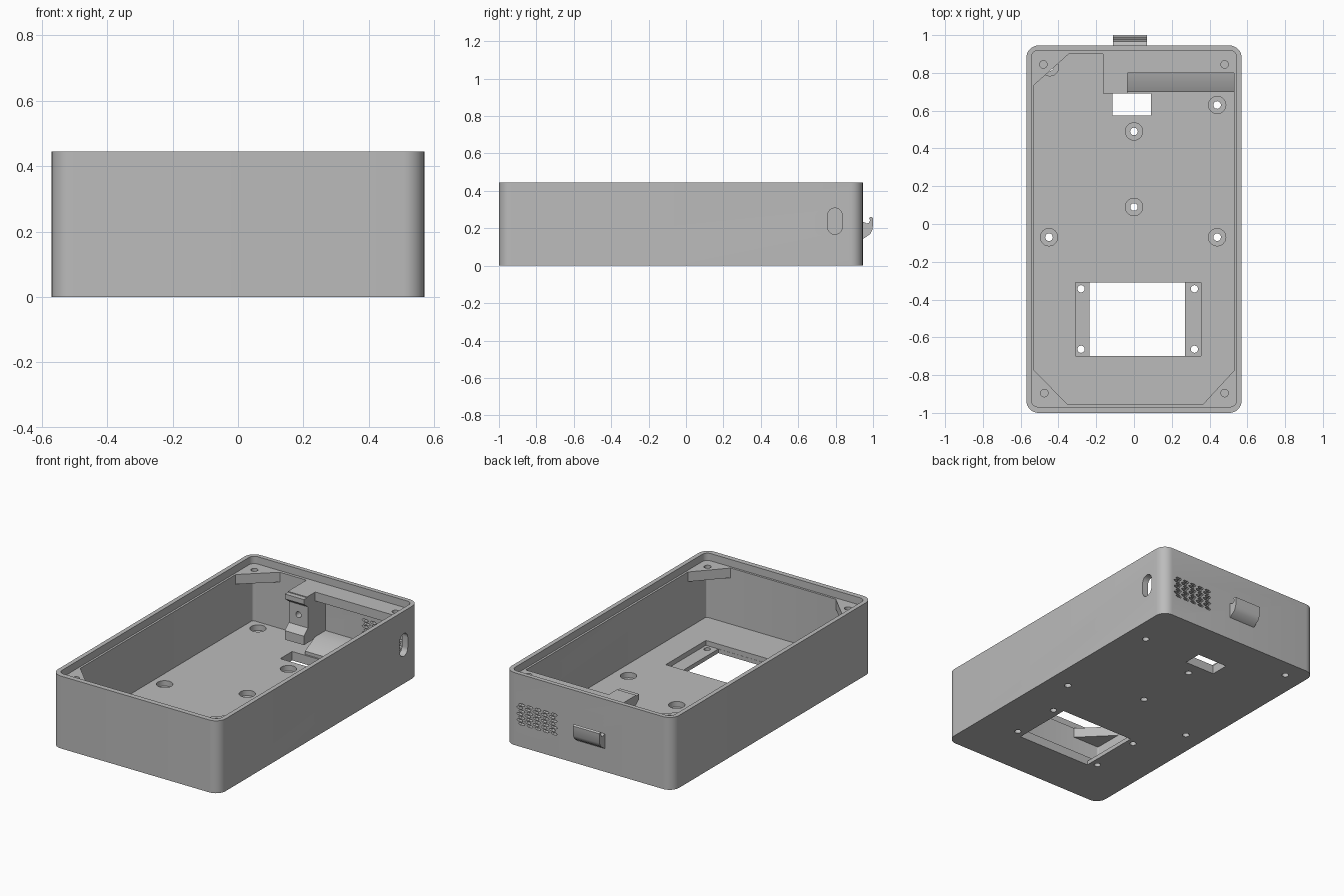
import bpy, bmesh, math
from mathutils import Vector

if "Cube" in bpy.data.objects:
    bpy.data.objects.remove(bpy.data.objects["Cube"])

grey = bpy.data.materials.new("grey plastic")
grey.diffuse_color = (0.5, 0.5, 0.5, 1)
grey.use_nodes = True
grey.node_tree.nodes["Principled BSDF"].inputs["Base Color"].default_value = grey.diffuse_color


def add_prism(bm, pts, vec):
    """Extrude a closed 3D outline along vec."""
    vs = [bm.verts.new(p) for p in pts]
    f = bm.faces.new(vs)
    r = bmesh.ops.extrude_face_region(bm, geom=[f])
    bmesh.ops.translate(bm, vec=Vector(vec), verts=[v for v in r["geom"] if isinstance(v, bmesh.types.BMVert)])


def make(name, prisms):
    bm = bmesh.new()
    for pts, vec in prisms:
        add_prism(bm, pts, vec)
    bmesh.ops.recalc_face_normals(bm, faces=bm.faces[:])
    me = bpy.data.meshes.new(name)
    bm.to_mesh(me)
    bm.free()
    me.materials.append(grey)
    ob = bpy.data.objects.new(name, me)
    bpy.context.collection.objects.link(ob)
    return ob


def up(outline, z0, z1):
    return [(x, y, z0) for x, y in outline], (0, 0, z1 - z0)


def along_x(outline, x0, x1):
    return [(x0, y, z) for y, z in outline], (x1 - x0, 0, 0)


def rect(x0, x1, y0, y1, r=0, n=8):
    if r == 0:
        return [(x0, y0), (x1, y0), (x1, y1), (x0, y1)]
    out = []
    for k, (cx, cy) in enumerate([(x1 - r, y1 - r), (x0 + r, y1 - r), (x0 + r, y0 + r), (x1 - r, y0 + r)]):
        for i in range(n + 1):
            a = math.pi / 2 * (k + i / n)
            out.append((cx + r * math.cos(a), cy + r * math.sin(a)))
    return out


def circle(x, y, r, n=24):
    return [(x + r * math.cos(2 * math.pi * i / n), y + r * math.sin(2 * math.pi * i / n)) for i in range(n)]


def cut(ob, prisms):
    """Subtract prisms from ob and bake the result."""
    cutter = make("cutter", prisms)
    cutter.hide_render = True
    m = ob.modifiers.new("cut", "BOOLEAN")
    m.operation, m.solver, m.object = "DIFFERENCE", "EXACT", cutter
    dg = bpy.context.evaluated_depsgraph_get()
    me = bpy.data.meshes.new_from_object(ob.evaluated_get(dg))
    ob.modifiers.clear()
    ob.data = me
    bpy.data.objects.remove(cutter)


H, FLOOR, LEDGE = 0.445, 0.055, 0.40

# Tray body with a stepped rim
case = make("case", [up(rect(-.57, .57, -1, .945, .065), 0, H)])
cut(case, [up(rect(-.53, .53, -.955, .90, .012, 3), FLOOR, .6)])
cut(case, [up(rect(-.543, .543, -.968, .918, .035), LEDGE, .6)])

# Display window with a recessed seat, and the small rear window
cut(case, [up(rect(-.31, .355, -.70, -.31), .025, .2)])
cut(case, [up(rect(-.235, .27, -.70 + .001, -.31 - .001), -.1, .2),
           up(rect(-.115, .09, .575, .69), -.1, .2)])

# Counterbored floor screw holes and display screw holes
floor_screws = [(-.445, .83), (.44, .63), (0, .49), (0, .09), (-.45, -.07), (.44, -.07)]
cut(case, [up(circle(x, y, .046), .022, .1) for x, y in floor_screws])
cut(case, [up(circle(x, y, .02), -.1, .1) for x, y in floor_screws]
    + [up(circle(x, y, .019), -.1, .1) for x in (-.28, .32) for y in (-.343, -.663)])

# Rounded slot in the right wall
cut(case, [along_x(rect(.757, .835, .168, .308, .0385), .45, .7)])

# Staggered vent slots in the back wall
vents = []
for row in range(7):
    for col in range(5):
        x = .235 + col * .055 + (.014 if row % 2 else 0)
        z = .142 + row * .0195
        hexagon = [(-.022, 0), (-.012, -.007), (.012, -.007), (.022, 0), (.012, .007), (-.012, .007)]
        vents.append(([(x + a, .85, z + b) for a, b in hexagon], (0, .2, 0)))
cut(case, vents)

# Corner lid posts
posts = {
    "post_back_left": ([(-.535, .73), (-.34, .905), (-.535, .905)], (-.48, .845)),
    "post_front_left": ([(-.535, -.77), (-.535, -.96), (-.345, -.96)], (-.475, -.895)),
    "post_front_right": ([(.535, -.77), (.36, -.96), (.535, -.96)], (.48, -.895)),
}
for name, (outline, hole) in posts.items():
    post = make(name, [up(outline, .34, LEDGE)])
    cut(post, [up(circle(*hole, .02), .36, .5)])

# Rear shelf over the connector bay
shelf = make("rear_shelf", [up([(-.165, .72), (-.035, .72), (-.035, .80), (.535, .80), (.535, .905), (-.165, .905)], .345, LEDGE)])
cut(shelf, [up(circle(.48, .845, .02), .36, .5)])

# Sloped sill under the connector bay
make("bay_sill", [along_x([(.70, FLOOR - .005), (.70, .075), (.80, .125), (.905, .125), (.905, FLOOR - .005)], -.035, .535)])

# Latch bracket inside the back wall
bracket = make("latch_bracket", [along_x(
    [(.69, .115), (.69, .17), (.73, .205), (.73, .335), (.69, .365), (.69, .395), (.905, .395), (.905, .115)], -.165, -.035)])
cut(bracket, [([(x, .6, z) for x, z in circle(-.10, .27, .018)], (0, .2, 0))])

# Latch hook on the back
make("latch_hook", [along_x(
    [(.935, .14), (.95, .145), (.985, .17), (.998, .195), (1.0, .255), (.99, .262), (.978, .255),
     (.984, .243), (.978, .23), (.966, .225), (.955, .232), (.935, .235)], -.11, .07)])

# Smooth the rounded walls and holes, keep edges sharp
for ob in bpy.context.collection.objects:
    ob.select_set(True)
    bpy.context.view_layer.objects.active = ob
bpy.ops.object.shade_smooth_by_angle(angle=math.radians(30))
